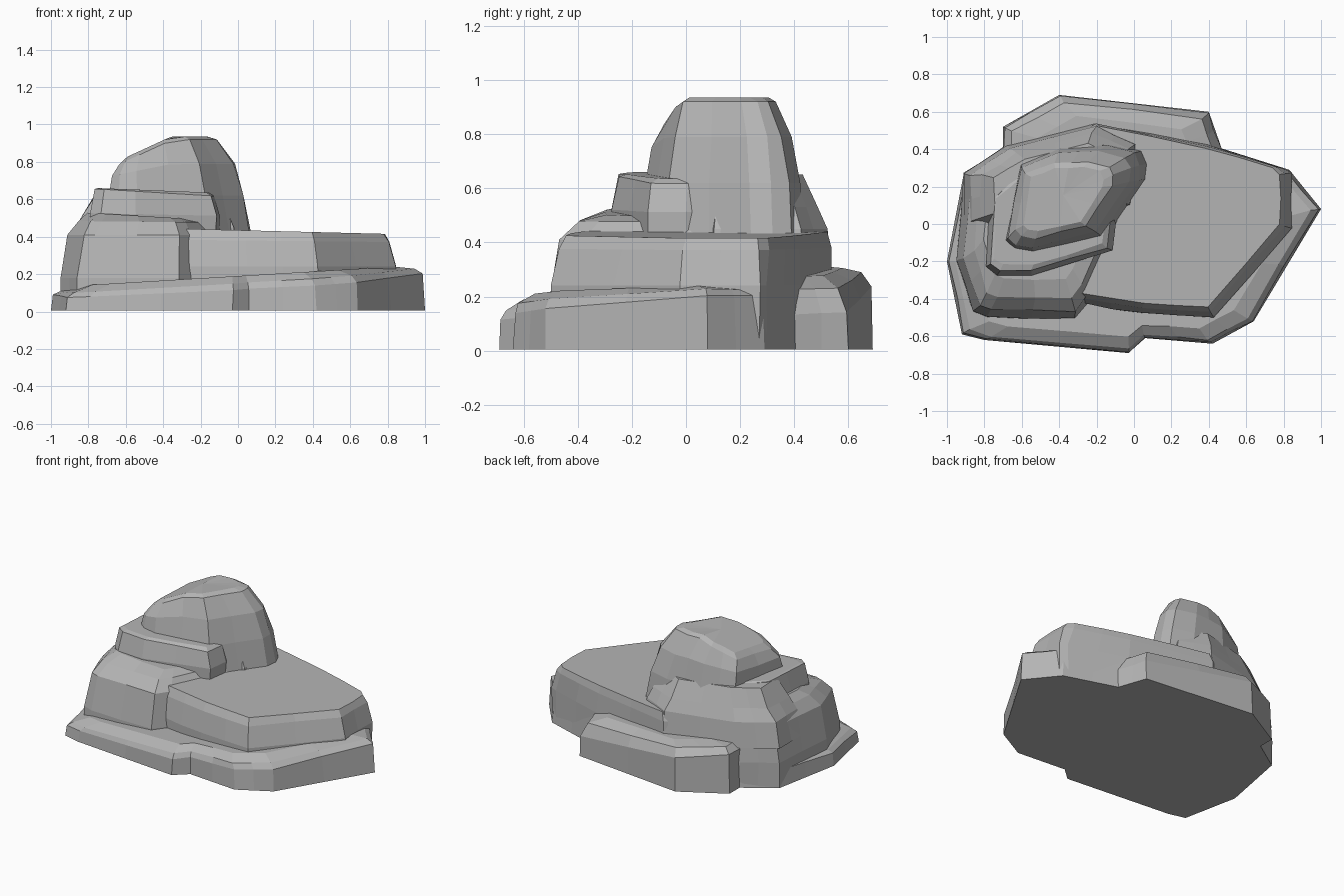
import bpy
import bmesh
import random
from mathutils import Vector

random.seed(4)

default_cube = bpy.data.objects.get("Cube")
if default_cube:
    bpy.data.objects.remove(default_cube, do_unlink=True)

# One stone colour for everything
stone = bpy.data.materials.new("grey stone")
stone.use_nodes = True
stone_colour = (0.46, 0.46, 0.46, 1)
stone.diffuse_color = stone_colour
stone.node_tree.nodes["Principled BSDF"].inputs["Base Color"].default_value = stone_colour


def level(height, scale=1.0, shift=(0, 0), tilt=(0, 0), cap=9.0):
    """One ring of a rock: a scaled, shifted outline on a tilted plane."""
    return dict(height=height, scale=scale, shift=Vector(shift), tilt=Vector(tilt), cap=cap)


def split_outline(outline):
    """Return the outline in metres with a midpoint on every long edge."""
    corners = [Vector(point) / 100 for point in outline]
    points = []
    for index, corner in enumerate(corners):
        following = corners[(index + 1) % len(corners)]
        points.append(corner)
        if (following - corner).length > 0.2:
            points.append((corner + following) / 2)
    return points


def add_rock(name, outline, levels, roughness=0.006):
    """Loft the outline through its levels and close it with faceted caps."""
    points = split_outline(outline)
    centre = sum(points, Vector((0, 0))) / len(points)
    bm = bmesh.new()

    def add_vertex(point, ring, rough):
        flat = centre + (point - centre) * ring["scale"] + ring["shift"]
        flat += Vector([random.uniform(-rough, rough) for axis in "xy"])
        height = min(ring["height"] + ring["tilt"].dot(flat), ring["cap"])
        return bm.verts.new((flat.x, flat.y, height))

    rings = []
    for number, ring in enumerate(levels):
        rough = roughness if number else 0
        rings.append([add_vertex(point, ring, rough) for point in points])
    count = len(points)
    for lower, upper in zip(rings, rings[1:]):
        for i in range(count):
            j = (i + 1) % count
            bm.faces.new((lower[i], lower[j], upper[j], upper[i]))

    # Flat underside, and a top fanned from the middle
    bm.faces.new(list(reversed(rings[0])))
    top = rings[-1]
    middle = add_vertex(centre, levels[-1], roughness)
    for i in range(count):
        bm.faces.new((top[i], top[(i + 1) % count], middle))
    bmesh.ops.recalc_face_normals(bm, faces=bm.faces)

    mesh = bpy.data.meshes.new(name)
    bm.to_mesh(mesh)
    bm.free()
    mesh.materials.append(stone)
    rock = bpy.data.objects.new(name, mesh)
    bpy.context.collection.objects.link(rock)
    return rock


# Wide foot shelf, higher toward the left end
add_rock("foot_shelf",
         [(-100, -20), (-92, -59), (-80, -62), (-3, -69), (6, -61), (42, -64),
          (64, -52), (100, 8), (83, 29), (45, 41), (-70, 41), (-91, 27)],
         [level(0.005),
          level(0.15, 0.985, tilt=(0.05, 0.05)),
          level(0.17, 0.95, tilt=(0.06, 0.03)),
          level(0.19, 0.84, tilt=(0.06, 0))])

# Ledge along the back
add_rock("back_ledge",
         [(-70, 20), (-70, 52), (-40, 69), (40, 60), (47, 40), (40, 20)],
         [level(0.005),
          level(0.19, 0.99, tilt=(-0.12, 0)),
          level(0.26, 0.92, (0, -0.02), tilt=(-0.08, 0)),
          level(0.29, 0.7, (0, -0.04), tilt=(-0.05, 0))])

# Broad flat slab
add_rock("main_slab",
         [(84, 27), (84, -2), (43, -50), (5, -48), (-30, -42), (-60, 0),
          (-50, 40), (-20, 54), (40, 42), (79, 30)],
         [level(0.01),
          level(0.24, 1.0),
          level(0.38, 0.97, (-0.01, 0.01), tilt=(-0.01, 0)),
          level(0.435, 0.93, (-0.01, 0.015), tilt=(-0.025, 0))])

# Rounded mass under the tower, with a buttress at the front
add_rock("tower_foot",
         [(-95, -20), (-86, -47), (-79, -50), (-31, -51), (-25, -42), (-5, 0),
          (4, 40), (-20, 54), (-68, 42), (-91, 27)],
         [level(0.01),
          level(0.18, 0.995),
          level(0.41, 0.94, (0.01, 0.01)),
          level(0.475, 0.82, (0.01, 0.02), tilt=(-0.01, 0)),
          level(0.48, 0.68, (0, 0.05), tilt=(-0.06, 0))])

# Steep slope that carries the foot up to the tower at the back
add_rock("rear_shoulder",
         [(-91, 27), (-68, 42), (-20, 54), (3, 44), (0, 10), (-75, -10), (-91, 0)],
         [level(0.28),
          level(0.45, 0.94, (0.01, -0.005)),
          level(0.53, 0.84, (0.02, -0.01)),
          level(0.65, 0.7, (0.03, -0.025))])

# Step in front of the tower, running into it on the left
add_rock("tower_step",
         [(-79, -23), (-73, -27), (-55, -27), (-12, -14), (-10, 0), (-20, 30),
          (-60, 30), (-77, 15)],
         [level(0.42),
          level(0.51, 1.0, tilt=(-0.02, 0)),
          level(0.61, 0.92, tilt=(-0.06, 0), cap=0.655),
          level(0.63, 0.86, (0, 0.01), tilt=(-0.04, 0))])

# Tower with a crown sloping down to one side
add_rock("tower",
         [(-68, -10), (-63, -15), (-53, -16), (-15, -7), (6, 24), (7, 32),
          (4, 39), (-12, 43), (-38, 42), (-60, 33)],
         [level(0.42, 1.0),
          level(0.62, 0.96, (-0.02, 0)),
          level(0.86, 0.87, (-0.04, -0.005), tilt=(0.2, 0), cap=0.79),
          level(1.08, 0.7, (-0.065, -0.015), tilt=(0.46, 0), cap=0.92),
          level(1.1, 0.58, (-0.07, -0.015), tilt=(0.46, 0), cap=0.935)])
